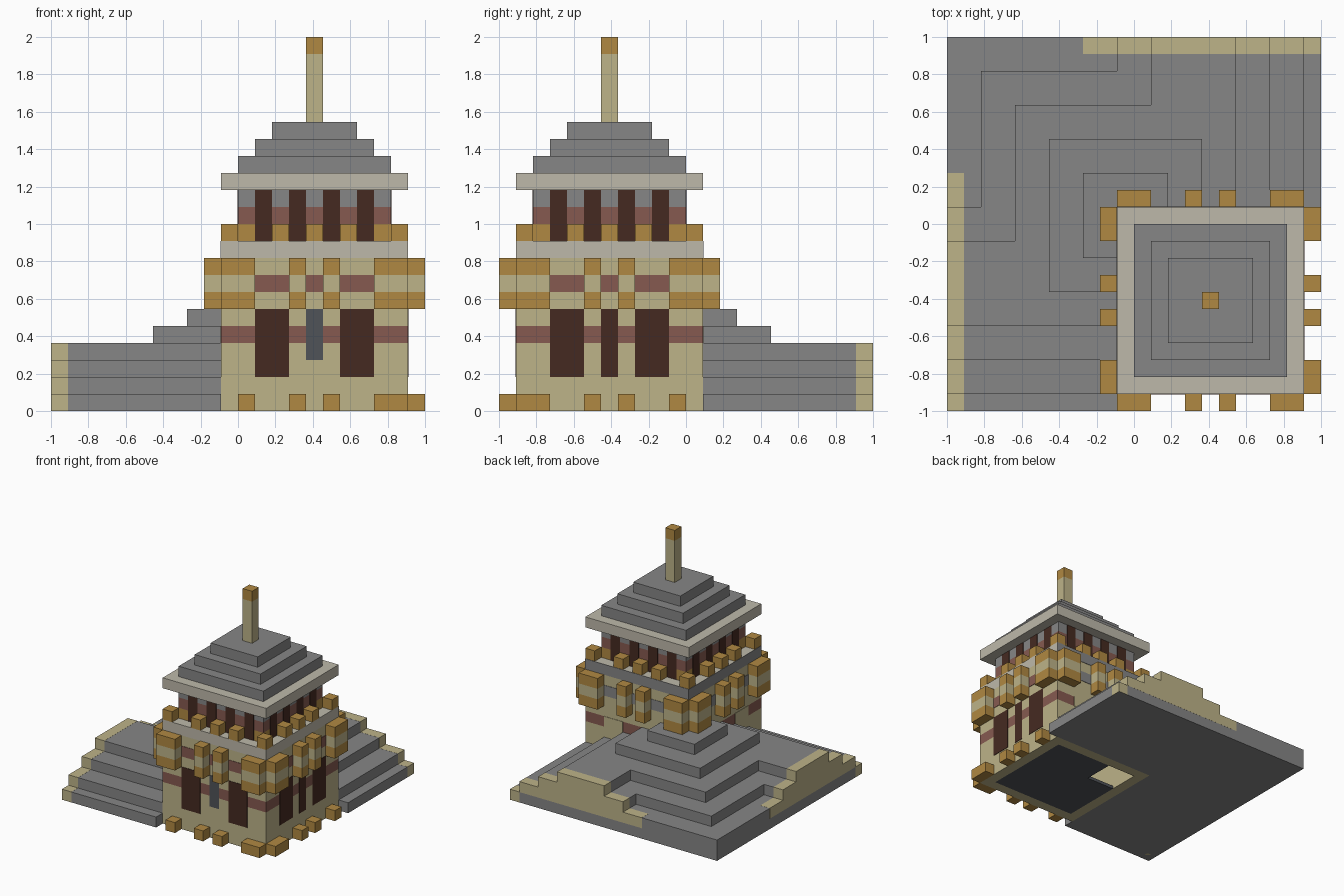
import bpy, bmesh

if "Cube" in bpy.data.objects:
    bpy.data.objects.remove(bpy.data.objects["Cube"], do_unlink=True)

N = 22            # blocks along the longest side
U = 2 / N         # size of one block
T = 0.04          # plate thickness in blocks


def srgb(h):
    vals = [int(h[i:i + 2], 16) / 255 for i in (0, 2, 4)]
    return [v / 12.92 if v <= 0.04045 else ((v + 0.055) / 1.055) ** 2.4 for v in vals] + [1]


def material(name, h):
    m = bpy.data.materials.new(name)
    m.use_nodes = True
    c = srgb(h)
    m.diffuse_color = c
    m.node_tree.nodes["Principled BSDF"].inputs["Base Color"].default_value = c
    return m


grey = material("grey stone", "868686")
cream = material("cream wall", "bdb389")
gold = material("gold brown block", "b08942")
pale = material("pale stone", "beb9aa")
red = material("dusty red band", "865a50")
dark = material("dark brown opening", "452a21")
slate = material("slate", "505358")


def part(name, mat, boxes):
    """One object made of boxes (x0, x1, y0, y1, z0, z1) in block units."""
    bm = bmesh.new()
    for x0, x1, y0, y1, z0, z1 in boxes:
        r = bmesh.ops.create_cube(bm, size=1)
        for v in r["verts"]:
            v.co.x = (x0 if v.co.x < 0 else x1) * U - 1
            v.co.y = (y0 if v.co.y < 0 else y1) * U - 1
            v.co.z = (z0 if v.co.z < 0 else z1) * U
    me = bpy.data.meshes.new(name)
    bm.to_mesh(me)
    bm.free()
    me.materials.append(mat)
    ob = bpy.data.objects.new(name, me)
    bpy.context.collection.objects.link(ob)


def flip(b):
    """Mirror a box across the plan diagonal."""
    x0, x1, y0, y1, z0, z1 = b
    return (N - y1, N - y0, N - x1, N - x0, z0, z1)


def on_side(side, u, d, z):
    """Box on a tower side: u along the wall, d outward from it."""
    if side == "front":
        return (*u, 1 - d[1], 1 - d[0], *z)
    if side == "back":
        return (*u, 12 + d[0], 12 + d[1], *z)
    y = (N - u[1], N - u[0])
    if side == "right":
        return (21 + d[0], 21 + d[1], *y, *z)
    return (10 - d[1], 10 - d[0], *y, *z)


STREET, YARD = ("front", "right"), ("back", "left")
ALL = STREET + YARD


def sides(which, spans, d, z):
    return [on_side(s, u, d, z) for s in which for u in spans]


def square(inset, z0, z1):
    return (10 + inset, 21 - inset, 1 + inset, 12 - inset, z0, z1)


# stepped roofs wrapping two sides of the tower
steps = [(0, 10, 0, N, 0, 1), (10, N, 12, N, 0, 1)]
for k in range(5):
    lo, hi = 2 * k, 21 - 2 * k
    z = (k + 1, k + 2)
    steps += [(lo, 10, 1 + lo, N - lo, *z), (10, hi, 12, N - lo, *z)]
    if 0 < k < 3:
        wing = (0, lo, 1 + lo, 14 - 2 * k, *z)
        steps += [wing, flip(wing)]
part("stepped_roof", grey, steps)

# cream gable ends of both wings
caps = [(-T / 4, 1, -T / 4, 1, 0, 1 + T / 4)]
for k in range(3):
    caps.append((-T / 4, 1, 1 + 2 * k - T / 4, 14 - 2 * k + T / 4, k + 1, k + 2 + T / 4))
part("gable_ends", cream, caps + [flip(c) for c in caps])


# hollow lower tower
def ring(z0, z1):
    return (sides(("front", "back"), [(10, 21)], (-1, 0), (z0, z1))
            + sides(("left", "right"), [(11, 20)], (-1, 0), (z0, z1)))


part("tower_walls", cream, ring(0, 4) + ring(5, 9))
part("red_wall_band", red, ring(4, 5))
part("tower_floor", slate, [(14, 20, 2, 11, 0, .3), (11, 14, 2, 8, 0, .3)])

# doors and tall openings on the street sides
wide = [(12, 14), (17, 19)]
middle = [(15, 16)]
part("tall_openings", dark, sides(STREET, wide, (0, T), (2, 6))
     + sides(["right"], middle, (0, T), (2, 6)))
part("front_slate_window", slate, sides(["front"], middle, (0, T), (3, 6)))
part("blind_openings", cream, sides(YARD, wide, (0, T), (4, 5)))
part("upper_red_panels", red, sides(STREET, wide + middle, (0, T), (7, 8)))
part("upper_grey_panels", grey, sides(YARD, wide + middle, (0, T), (7, 8)))

# foot blocks and projecting bays
piers = [(14, 15), (16, 17), (19, 21)]
part("foot_blocks", gold, sides(STREET, [(11, 12)] + piers, (0, 1), (0, 1)))
bays = [(10, 12)] + piers
part("bay_caps", gold, sides(ALL, bays, (0, 1), (6, 7)) + sides(ALL, bays, (0, 1), (8, 9)))
part("bay_middles", cream, sides(ALL, bays, (0, 1), (7, 8)))

# terrace slab with parapet blocks
part("terrace_slab", pale, [square(0, 9, 10)])
part("terrace_grey_edges", grey, sides(YARD, [(10, 21)], (0, T), (9, 10)))
parapet = sides(("front", "back"), [(10, 11), (20, 21)], (-1, 0), (10, 11))
parapet += sides(ALL, [(13, 14), (15, 16), (17, 18)], (-1, 0), (10, 11))
part("parapet_blocks", gold, parapet)

# upper storey
for name, mat, z in (("gold", gold, 10), ("red", red, 11), ("grey", grey, 12)):
    part("upper_storey_" + name, mat, [square(1, z, z + 1)])
slots = [(u, u + 1) for u in range(12, 20, 2)]
part("upper_openings", dark, sides(ALL, slots, (-1, -1 + T), (10, 13)))

# eave, tiered roof and spire
part("eave", pale, [square(0, 13, 14)])
part("tiered_roof", grey, [square(i + 1, 14 + i, 15 + i) for i in range(3)])
part("spire", cream, [square(5, 17, 21)])
part("spire_tip", gold, [square(5, 21, 22)])
